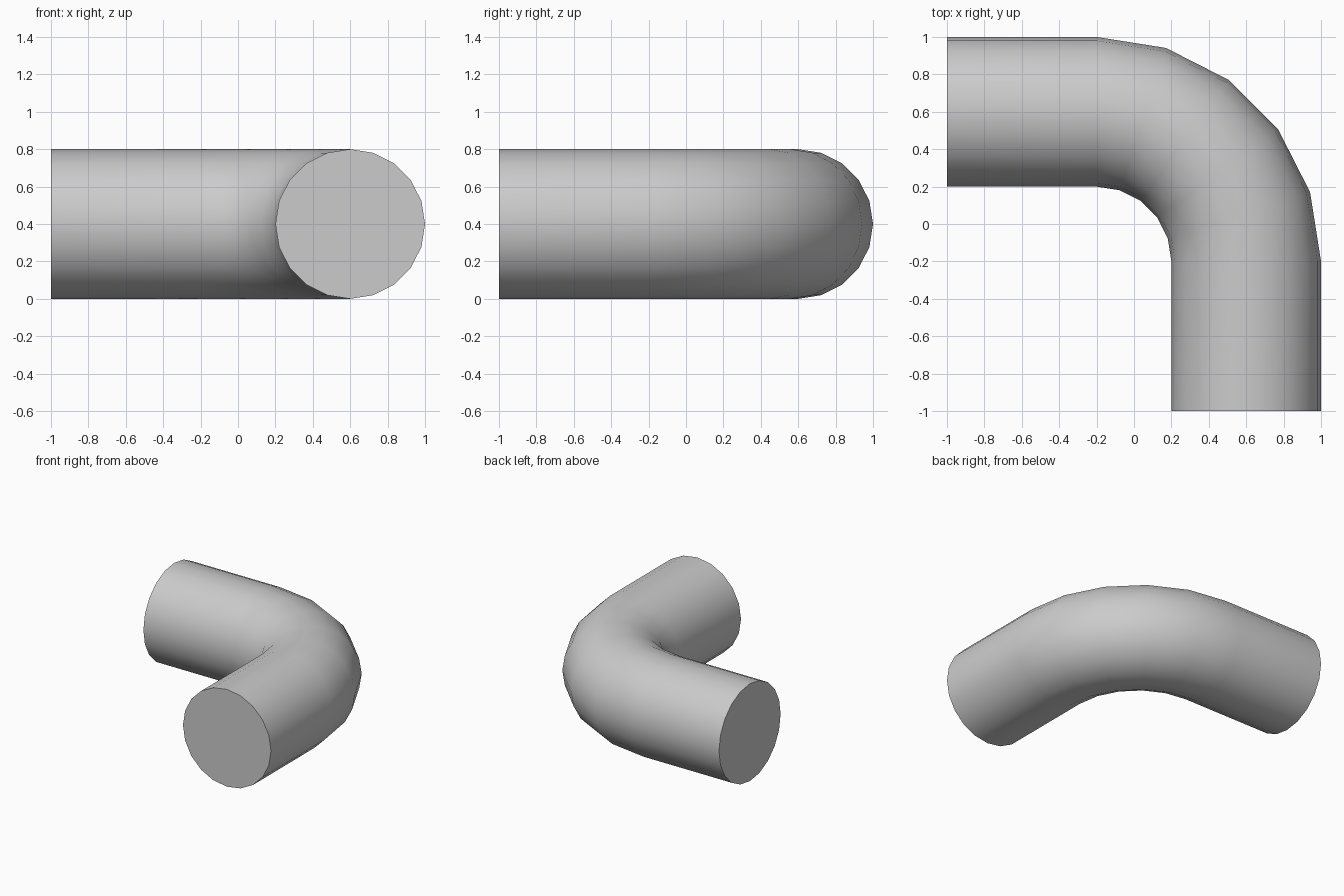
import bpy, bmesh
from math import sin, cos, pi

if "Cube" in bpy.data.objects:
    bpy.data.objects.remove(bpy.data.objects["Cube"])

SIDES, R = 20, 0.4          # pipe cross-section
BEND, STEPS = 0.8, 5        # centre-line bend radius and segments
C = -0.2                    # bend centre in x and y

# Path stations: (x, y, outward direction x, y)
stations = [(-1, C + BEND, 0, 1)]
for i in range(STEPS + 1):
    a = pi / 2 * (1 - i / STEPS)
    stations.append((C + BEND * cos(a), C + BEND * sin(a), cos(a), sin(a)))
stations.append((C + BEND, -1, 1, 0))

# Sweep the round section along the path
bm = bmesh.new()
rings = []
for x, y, dx, dy in stations:
    ring = []
    for k in range(SIDES):
        t = 2 * pi * k / SIDES
        o = R * cos(t)
        ring.append(bm.verts.new((x + dx * o, y + dy * o, R + R * sin(t))))
    rings.append(ring)
for a, b in zip(rings, rings[1:]):
    for k in range(SIDES):
        n = (k + 1) % SIDES
        bm.faces.new((a[k], a[n], b[n], b[k]))

# Flat closed ends
bm.faces.new(rings[0])
bm.faces.new(rings[-1])
bmesh.ops.recalc_face_normals(bm, faces=bm.faces)

mesh = bpy.data.meshes.new("pipe_elbow")
bm.to_mesh(mesh)
bm.free()
pipe = bpy.data.objects.new("pipe_elbow", mesh)
bpy.context.collection.objects.link(pipe)
bpy.context.view_layer.objects.active = pipe
pipe.select_set(True)
bpy.ops.object.shade_smooth_by_angle(angle=pi / 5)
